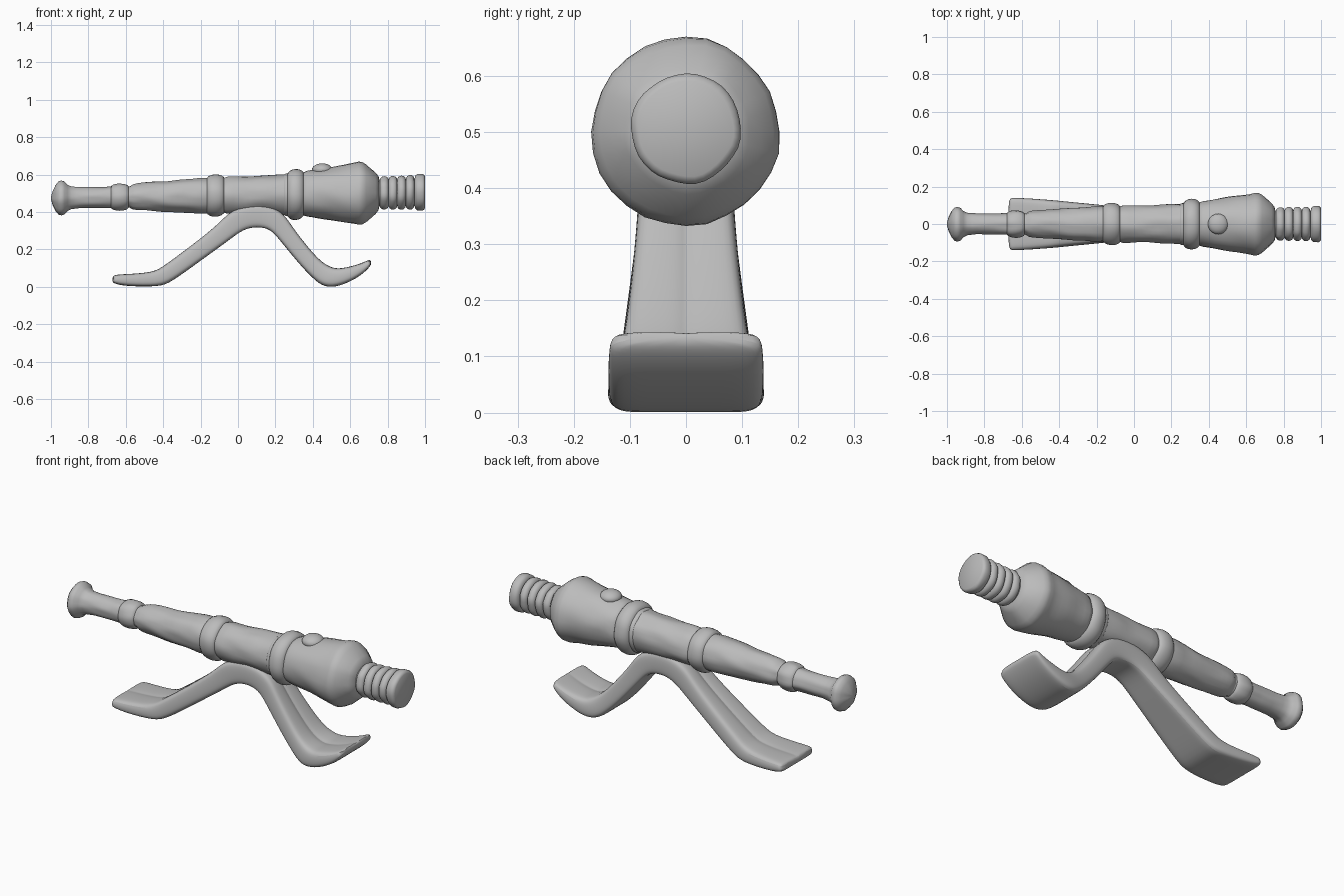
import bpy, bmesh, math
from mathutils import Vector, noise

if "Cube" in bpy.data.objects:
    bpy.data.objects.remove(bpy.data.objects["Cube"], do_unlink=True)

grey = bpy.data.materials.new("plain grey")
grey.use_nodes = True
colour = (0.5, 0.5, 0.5, 1)
grey.diffuse_color = colour
grey.node_tree.nodes["Principled BSDF"].inputs["Base Color"].default_value = colour


def skin(name, rings, levels, angle):
    """Join closed rings of points into a capped, smooth tube."""
    bm = bmesh.new()
    loops = [[bm.verts.new(p) for p in ring] for ring in rings]
    count = len(loops[0])
    for a, b in zip(loops, loops[1:]):
        for i in range(count):
            j = (i + 1) % count
            bm.faces.new((a[i], a[j], b[j], b[i]))
    bm.faces.new(loops[0])
    bm.faces.new(loops[-1])
    bmesh.ops.recalc_face_normals(bm, faces=bm.faces)
    mesh = bpy.data.meshes.new(name)
    bm.to_mesh(mesh)
    bm.free()
    obj = bpy.data.objects.new(name, mesh)
    bpy.context.collection.objects.link(obj)
    mesh.materials.append(grey)
    if levels:
        mod = obj.modifiers.new("rounding", "SUBSURF")
        mod.levels = mod.render_levels = levels
    bpy.ops.object.select_all(action="DESELECT")
    obj.select_set(True)
    bpy.context.view_layer.objects.active = obj
    bpy.ops.object.shade_smooth_by_angle(angle=math.radians(angle))
    return obj


def axis_height(x):
    return 0.49 + 0.016 * x


def turned(name, profile, sides=36, rough=0.004, angle=50):
    """Turn an (x, radius) profile about the tube axis, slightly uneven."""
    # extra rings along long straight runs carry the hand-worked surface
    stations = []
    for (x0, r0), (x1, r1) in zip(profile, profile[1:]):
        steps = max(1, round((x1 - x0) / 0.03))
        stations += [(x0 + (x1 - x0) * k / steps, r0 + (r1 - r0) * k / steps)
                     for k in range(steps)]
    stations.append(profile[-1])
    rings = []
    for x, r in stations:
        ring = []
        for k in range(sides):
            a = math.tau * k / sides
            d = Vector((0, math.cos(a), math.sin(a)))
            bump = rough * noise.noise(Vector((x * 9, 0, 0)) + d * 2)
            ring.append(Vector((x, 0, axis_height(x))) + d * (r + bump))
        rings.append(ring)
    return skin(name, rings, 0, angle)


def bead(x, half, low, high, steps=8):
    """Profile points of one rounded ring."""
    return [(x - half * math.cos(math.pi * k / steps),
             low + (high - low) * math.sin(math.pi * k / steps))
            for k in range(steps + 1)]


# Barrel sections
turned("end_knob", [(-1, 0.005), (-0.992, 0.035), (-0.975, 0.07), (-0.96, 0.088), (-0.945, 0.093),
                    (-0.928, 0.088), (-0.912, 0.07), (-0.89, 0.06), (-0.84, 0.056),
                    (-0.72, 0.056), (-0.68, 0.058), (-0.55, 0.056)])
turned("small_ring", bead(-0.632, 0.048, 0.054, 0.073))
turned("front_tube", [(-0.6, 0.05), (-0.58, 0.056), (-0.562, 0.067), (-0.54, 0.071),
                      (-0.2, 0.095), (-0.17, 0.094), (-0.05, 0.092)], rough=0.006)
turned("front_ring", bead(-0.12, 0.047, 0.088, 0.113))
turned("middle_tube", [(-0.09, 0.085), (-0.07, 0.094), (-0.055, 0.098), (0.1, 0.1),
                       (0.24, 0.107), (0.26, 0.108), (0.34, 0.108)], rough=0.006)
turned("rear_ring", bead(0.308, 0.045, 0.105, 0.136))
turned("rear_collar", bead(0.262, 0.02, 0.1, 0.113))
turned("rear_body", [(0.34, 0.1), (0.352, 0.116), (0.37, 0.122), (0.62, 0.162), (0.645, 0.168),
                     (0.665, 0.166), (0.685, 0.155), (0.735, 0.112), (0.752, 0.09),
                     (0.757, 0.05)], sides=28, rough=0.007)

# Ridged neck and end cap
turned("ridged_neck", [(0.74, 0.072), (0.97, 0.072)])
for i in range(4):
    turned(f"neck_ridge_{i + 1}", bead(0.782 + 0.046 * i, 0.023, 0.07, 0.089 + 0.001 * i))
turned("end_cap", [(0.944, 0.07), (0.948, 0.088), (0.96, 0.097), (0.985, 0.098),
                   (0.994, 0.094), (1, 0.085)])

# Raised lump on the rear body
bpy.ops.mesh.primitive_uv_sphere_add(segments=24, ring_count=12, location=(0.45, 0, 0.626))
lump = bpy.context.object
lump.name = "top_lump"
lump.scale = (0.055, 0.055, 0.034)
lump.data.materials.append(grey)
bpy.ops.object.shade_smooth_by_angle()

# Bent stand: lower x, lower z, upper x, upper z, half width
stations = [
    (-0.675, 0.028, -0.67, 0.058, 0.137), (-0.655, 0.014, -0.65, 0.066, 0.139),
    (-0.59, 0.003, -0.58, 0.068, 0.138),
    (-0.42, 0, -0.45, 0.078, 0.127), (-0.36, 0.023, -0.40, 0.108, 0.121),
    (-0.2, 0.14, -0.25, 0.219, 0.106), (-0.05, 0.248, -0.10, 0.337, 0.09),
    (0.03, 0.31, -0.04, 0.41, 0.085), (0.1, 0.322, 0.1, 0.45, 0.084),
    (0.17, 0.312, 0.235, 0.41, 0.086), (0.22, 0.255, 0.285, 0.325, 0.091),
    (0.32, 0.13, 0.38, 0.203, 0.105), (0.4, 0.045, 0.45, 0.127, 0.118),
    (0.46, -0.003, 0.51, 0.097, 0.133), (0.54, 0, 0.56, 0.098, 0.138),
    (0.645, 0.05, 0.64, 0.118, 0.138), (0.7, 0.1, 0.69, 0.14, 0.136), (0.715, 0.125, 0.71, 0.146, 0.13),
]
# Flat strap section with a shallow groove along its upper side
half = [(0.12, 1), (0.8, 1.02), (0.99, 0.88), (1.02, 0.25), (0.93, 0), (0.5, 0)]
section = [(0, 0.9)] + half + [(0, 0)] + [(-u, v) for u, v in reversed(half)]
rings = []
for lx, lz, ux, uz, width in stations:
    low, high = Vector((lx, 0, lz)), Vector((ux, 0, uz))
    rings.append([low.lerp(high, v) + Vector((0, u * width, 0)) for u, v in section])
skin("bent_stand", rings, 2, 60)
